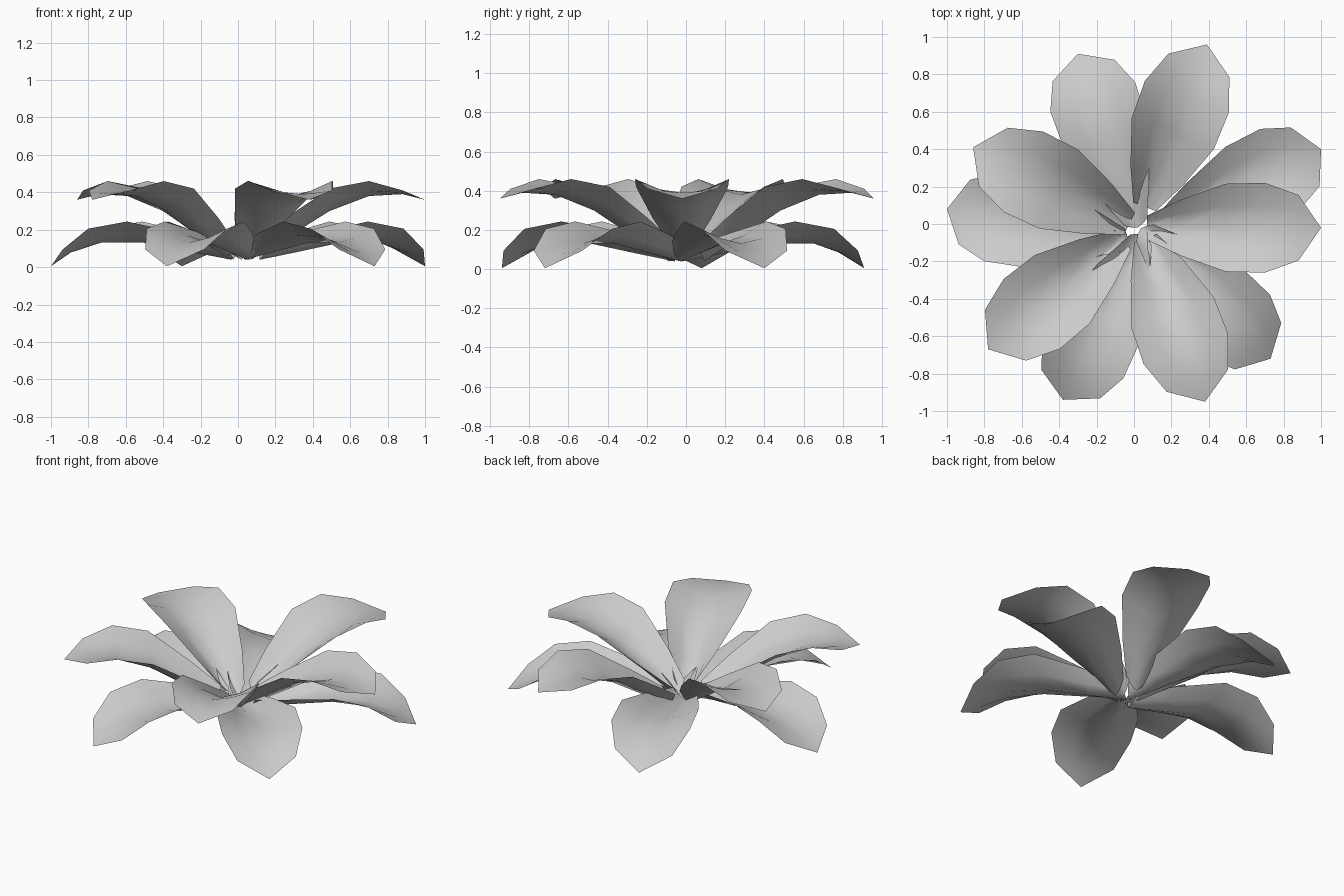
import bpy, bmesh, math
from mathutils import Matrix, Vector

if "Cube" in bpy.data.objects:
    bpy.data.objects.remove(bpy.data.objects["Cube"])

# Petal rows: distance along petal, half width, spine height, edge height
ROWS = [(0.00, 0.065, 0.01, 0.10),
        (0.18, 0.150, 0.12, 0.23),
        (0.42, 0.235, 0.27, 0.39),
        (0.63, 0.240, 0.35, 0.43),
        (0.81, 0.175, 0.36, 0.38)]
TIP = Vector((0.93, 0, 0.33))
COLS = (-1, -0.5, 0, 0.5, 1)
BASE_Z = 0.03


def petal(name, tip_x, tip_y, angle, droop):
    """Cupped petal aimed along angle, with its tip at (tip_x, tip_y)."""
    bm = bmesh.new()
    grid = [[bm.verts.new((u, w * c, zs + (ze - zs) * abs(c) ** 1.5)) for c in COLS]
            for u, w, zs, ze in ROWS]
    for a, b in zip(grid, grid[1:]):
        for i in range(len(COLS) - 1):
            bm.faces.new((a[i], b[i], b[i + 1], a[i + 1]))
    tip = bm.verts.new(TIP)
    last = grid[-1]
    for i in range(len(COLS) - 1):
        bm.faces.new((last[i], tip, last[i + 1]))
    # Tilt the petal, aim it, then slide it so the tip lands in place
    rot = (Matrix.Rotation(math.radians(angle), 4, 'Z')
           @ Matrix.Rotation(math.radians(droop), 4, 'Y'))
    t = rot @ TIP
    bm.transform(Matrix.Translation((tip_x - t.x, tip_y - t.y, BASE_Z)) @ rot)
    for f in bm.faces:
        f.smooth = True
    me = bpy.data.meshes.new(name)
    bm.to_mesh(me)
    bm.free()
    bpy.context.collection.objects.link(bpy.data.objects.new(name, me))


# Raised inner ring and drooping outer ring
UPPER = [(1.0, -0.02, 0), (0.39, 0.96, 69), (-0.86, 0.41, 154),
         (-0.78, -0.67, 219), (0.38, -0.95, 290)]
LOWER = [(1.0, 0.40, 26), (-0.30, 0.91, 109), (-1.0, 0.08, 170),
         (-0.38, -0.94, 244), (0.73, -0.72, 315)]
for i, (x, y, a) in enumerate(UPPER):
    petal(f"upper_petal_{i + 1}", x, y, a, 0)
for i, (x, y, a) in enumerate(LOWER):
    petal(f"lower_petal_{i + 1}", x, y, a, 21)
